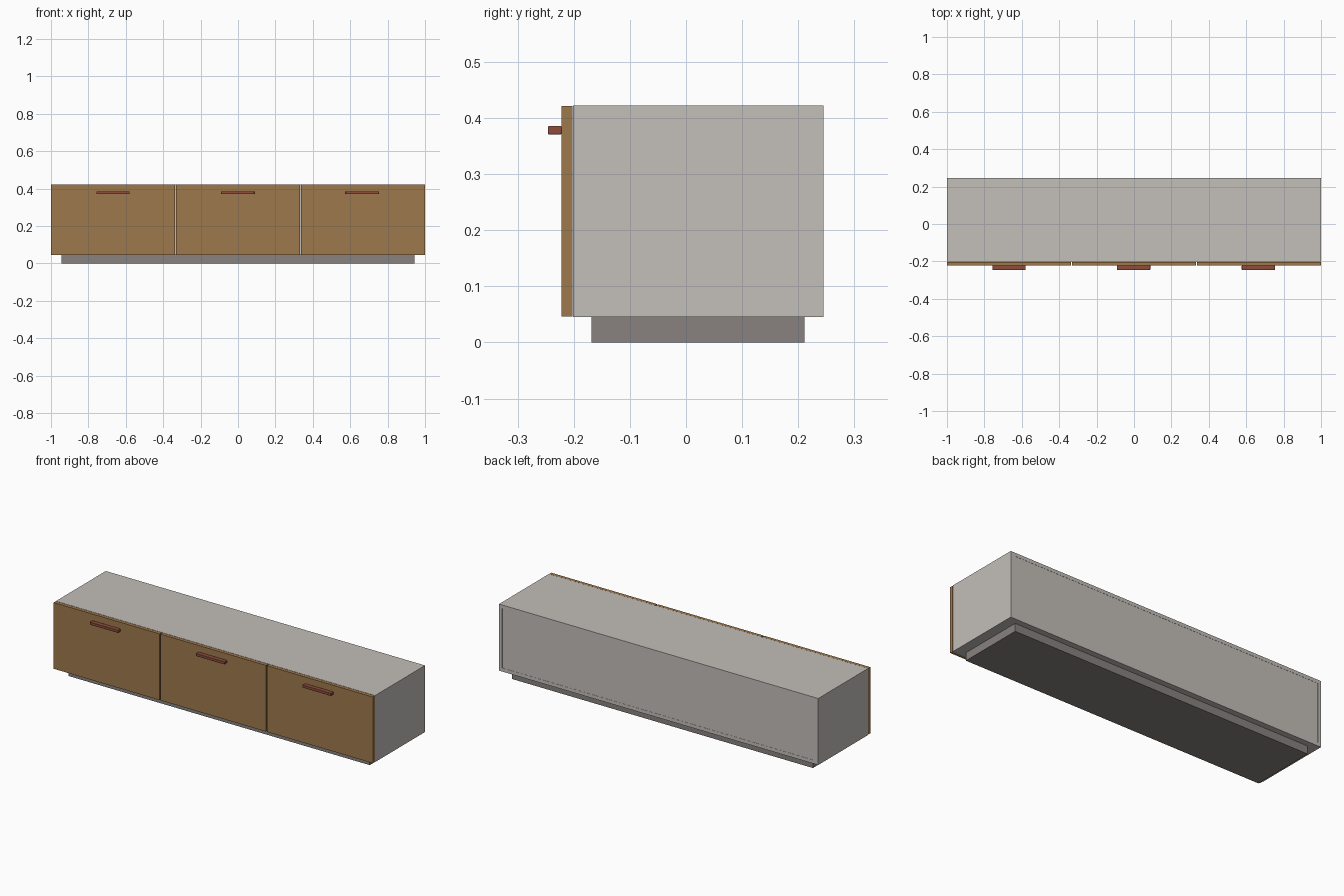
import bpy

if "Cube" in bpy.data.objects:
    bpy.data.objects.remove(bpy.data.objects["Cube"])


def srgb(hex_code):
    """Linear RGBA from an sRGB hex string."""
    out = []
    for i in (0, 2, 4):
        c = int(hex_code[i:i + 2], 16) / 255
        out.append(c / 12.92 if c <= 0.04045 else ((c + 0.055) / 1.055) ** 2.4)
    return (*out, 1.0)


def material(name, hex_code):
    m = bpy.data.materials.new(name)
    m.diffuse_color = srgb(hex_code)
    m.use_nodes = True
    m.node_tree.nodes["Principled BSDF"].inputs["Base Color"].default_value = m.diffuse_color
    return m


PANEL = material("light grey panel", "C3BFBA")
PLINTH = material("dark grey plinth", "88827E")
WOOD = material("oak front", "9F794D")
HANDLE = material("red brown handle", "8E4D3B")


def box(name, x, y, z, mat, bevel=0.0):
    """Box spanning the given (min, max) ranges."""
    bpy.ops.mesh.primitive_cube_add(size=1)
    ob = bpy.context.object
    ob.name = name
    ob.location = [(a + b) / 2 for a, b in (x, y, z)]
    ob.scale = [b - a for a, b in (x, y, z)]
    bpy.ops.object.transform_apply(location=False, rotation=False, scale=True)
    ob.data.materials.append(mat)
    if bevel:
        mod = ob.modifiers.new("rounded_edges", 'BEVEL')
        mod.width = bevel
        mod.segments = 2
        bpy.ops.object.shade_smooth_by_angle()
    return ob


T = 0.02                      # panel thickness
Y0, Y1 = -0.201, 0.245        # carcass depth
Z0, Z1 = 0.045, 0.422         # carcass height
INNER = 1 - T

# Carcass: side panels, then top, bottom and back held between them
for side, s in (("left", -1), ("right", 1)):
    box(f"{side}_side_panel", sorted((s * INNER, s)), (Y0, Y1), (Z0, Z1), PANEL)
box("top_panel", (-INNER, INNER), (Y0, Y1), (Z1 - T, Z1), PANEL)
box("bottom_panel", (-INNER, INNER), (Y0, Y1), (Z0, Z0 + T), PANEL)
box("back_panel", (-INNER, INNER), (Y1 - T, Y1 - 0.001), (Z0 + T, Z1 - T), PANEL)

# Partitions behind the joints between the fronts
for i, x in enumerate((-1 / 3, 1 / 3)):
    box(f"partition_{i + 1}", (x - T / 2, x + T / 2), (Y0, Y1 - T),
        (Z0 + T, Z1 - T), PANEL)

# Recessed plinth
box("plinth", (-0.943, 0.943), (-0.168, 0.211), (0, Z0), PLINTH)

# Three drop fronts, each with a bar handle near its top edge
GAP = 0.003
for i, (left, handle_x) in enumerate(((-1, -0.668), (-1 / 3, -0.002), (1 / 3, 0.665))):
    x0 = left + (GAP if i else 0.0005)
    x1 = left + 2 / 3 - (GAP if i < 2 else 0.0005)
    box(f"front_{i + 1}", (x0, x1), (-0.2215, -0.2025), (0.0465, 0.4215), WOOD)
    box(f"handle_{i + 1}", (handle_x - 0.089, handle_x + 0.089),
        (-0.246, -0.2215), (0.3705, 0.3855), HANDLE, bevel=0.002)
